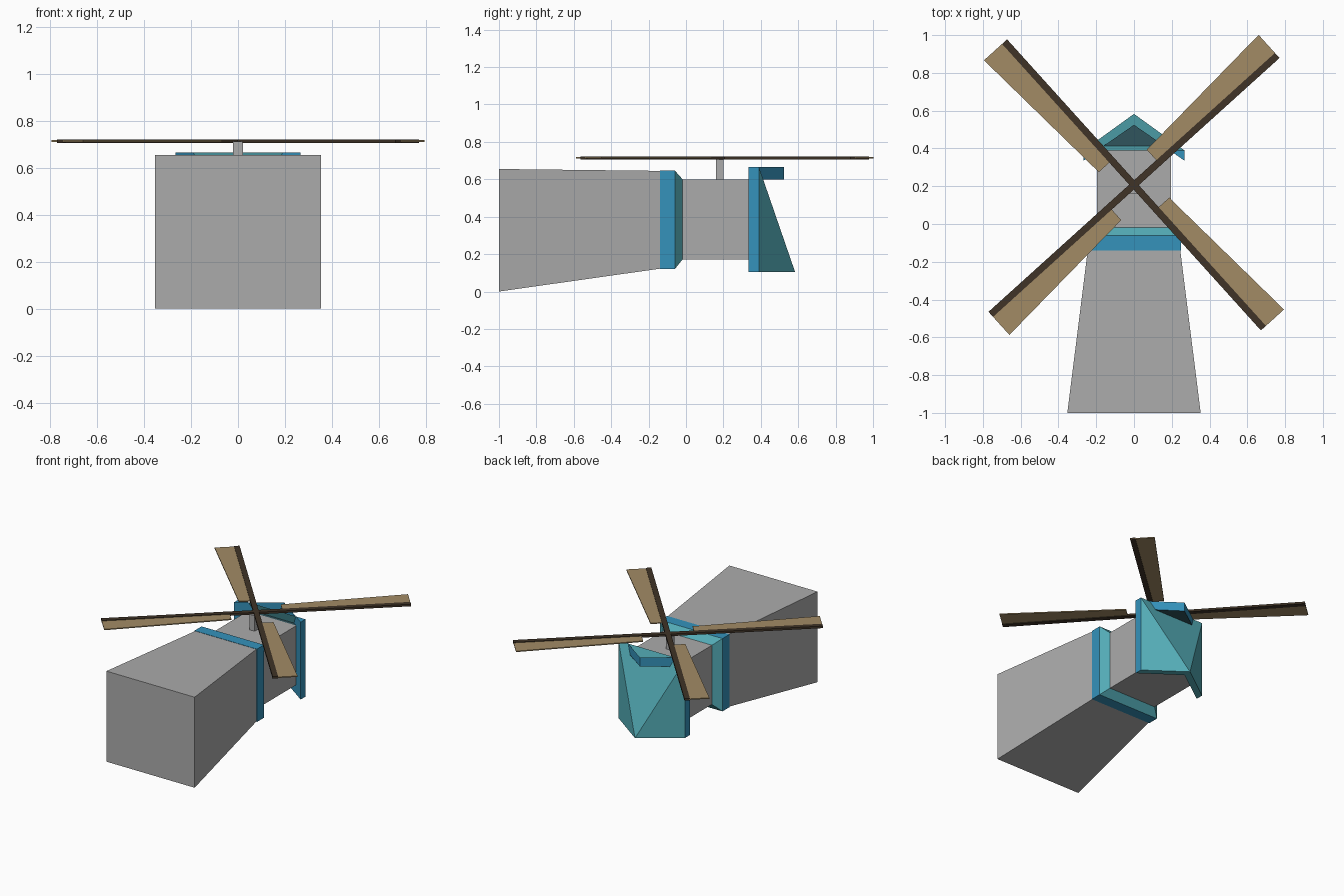
import bpy, math
from mathutils import Vector

if "Cube" in bpy.data.objects:
    bpy.data.objects.remove(bpy.data.objects["Cube"])


def material(name, rgb):
    m = bpy.data.materials.new(name)
    m.diffuse_color = (*rgb, 1)
    m.use_nodes = True
    m.node_tree.nodes["Principled BSDF"].inputs["Base Color"].default_value = m.diffuse_color
    return m


STONE = material("stone grey", (0.41, 0.41, 0.41))
TEAL = material("teal", (0.09, 0.42, 0.48))
BLUE = material("blue", (0.035, 0.29, 0.50))
SLATE = material("dark slate", (0.03, 0.09, 0.11))
BROWN = material("dark brown", (0.05, 0.033, 0.02))
TAN = material("tan", (0.36, 0.26, 0.13))


def mesh(name, verts, faces, mat):
    me = bpy.data.meshes.new(name)
    me.from_pydata(verts, [], faces)
    me.materials.append(mat)
    ob = bpy.data.objects.new(name, me)
    bpy.context.collection.objects.link(ob)
    return ob


BOX = [(3, 2, 1, 0), (4, 5, 6, 7), (0, 1, 5, 4), (1, 2, 6, 5), (2, 3, 7, 6), (3, 0, 4, 7)]


def frustum(name, a, b, mat):
    """Four-sided block along y; each end is (y, half width, z low, z high)."""
    v = [(sx * w, y, z) for y, w, lo, hi in (a, b)
         for sx, z in ((-1, lo), (-1, hi), (1, hi), (1, lo))]
    return mesh(name, v, BOX, mat)


# Tower body, lying on its back with its top toward +y
base, low = (-1, 0.353, 0, 0.655), (-0.14, 0.245, 0.122, 0.645)
frustum("tower", base, low, STONE)
frustum("gallery_band", (-0.14, 0.25, 0.12, 0.647), (-0.06, 0.25, 0.12, 0.647), BLUE)
frustum("gallery_taper", (-0.06, 0.25, 0.12, 0.647), (-0.018, 0.195, 0.172, 0.6), TEAL)
frustum("neck", (-0.018, 0.195, 0.172, 0.6), (0.39, 0.195, 0.172, 0.6), STONE)

# Gable walls that close the top of the neck under the roof
for name, z, mat in (("front_gable", 0.6, SLATE), ("back_gable", 0.172, STONE)):
    mesh(name, [(-0.195, 0.39, z), (0.195, 0.39, z), (0, 0.525, z)], [(0, 1, 2)], mat)

# Roof: two slopes and a hip leaning back to the peak, open chevron at the back
W, ZB, ZF = 0.267, 0.105, 0.665
mesh("roof",
     [(-W, 0.39, ZF), (W, 0.39, ZF), (0, 0.583, ZB), (W, 0.39, ZB), (-W, 0.39, ZB),
      (W, 0.335, ZB), (-W, 0.335, ZB), (0, 0.525, ZB)],
     [(0, 1, 2), (1, 3, 2), (0, 2, 4), (3, 5, 7, 2), (4, 2, 7, 6)], TEAL)

# Blue eaves, soffits and the lips over the gables
for side, s in (("right", 1), ("left", -1)):
    eave = [(s * x, y, z) for z in (ZB, ZF)
            for x, y in ((W, 0.39), (W, 0.335), (0.19, 0.39))]
    mesh(side + "_eave", eave,
         [(0, 1, 4, 3), (1, 2, 5, 4), (3, 4, 5)], BLUE)
    for end, z0, z1 in (("front", 0.6, ZF), ("back", ZB, 0.172)):
        mesh(f"{side}_{end}_lip",
             [(s * 0.19, 0.39, z0), (s * 0.19, 0.39, z1), (0, 0.525, z1), (0, 0.525, z0)],
             [(0, 1, 2, 3)], BLUE)

# Shaft holding the sails
frustum("sail_shaft", (0.16, 0.021, 0.6, 0.712), (0.2, 0.021, 0.6, 0.712), STONE)


def plate(name, pts, z0, z1, angle, mat):
    """Flat plate from a quad outline, turned about the sail centre."""
    d = Vector((math.cos(angle), math.sin(angle)))
    n = Vector((-d.y, d.x))
    flat = [d * r + n * t + Vector((0, 0.207)) for r, t in pts]
    return mesh(name, [(p.x, p.y, z) for z in (z0, z1) for p in flat], BOX, mat)


# Four sails: a spar with a tapered board along one side
for i in range(4):
    a = math.radians(42.1 + 90 * i)
    plate(f"spar_{i + 1}", [(0, -0.018), (1.022, -0.018), (1.022, 0.018), (0, 0.018)],
          0.707, 0.722, a, BROWN)
    plate(f"sail_board_{i + 1}", [(0.175, 0.015), (1.022, 0.015), (1.022, 0.147), (0.175, 0.093)],
          0.711, 0.718, a, TAN)
